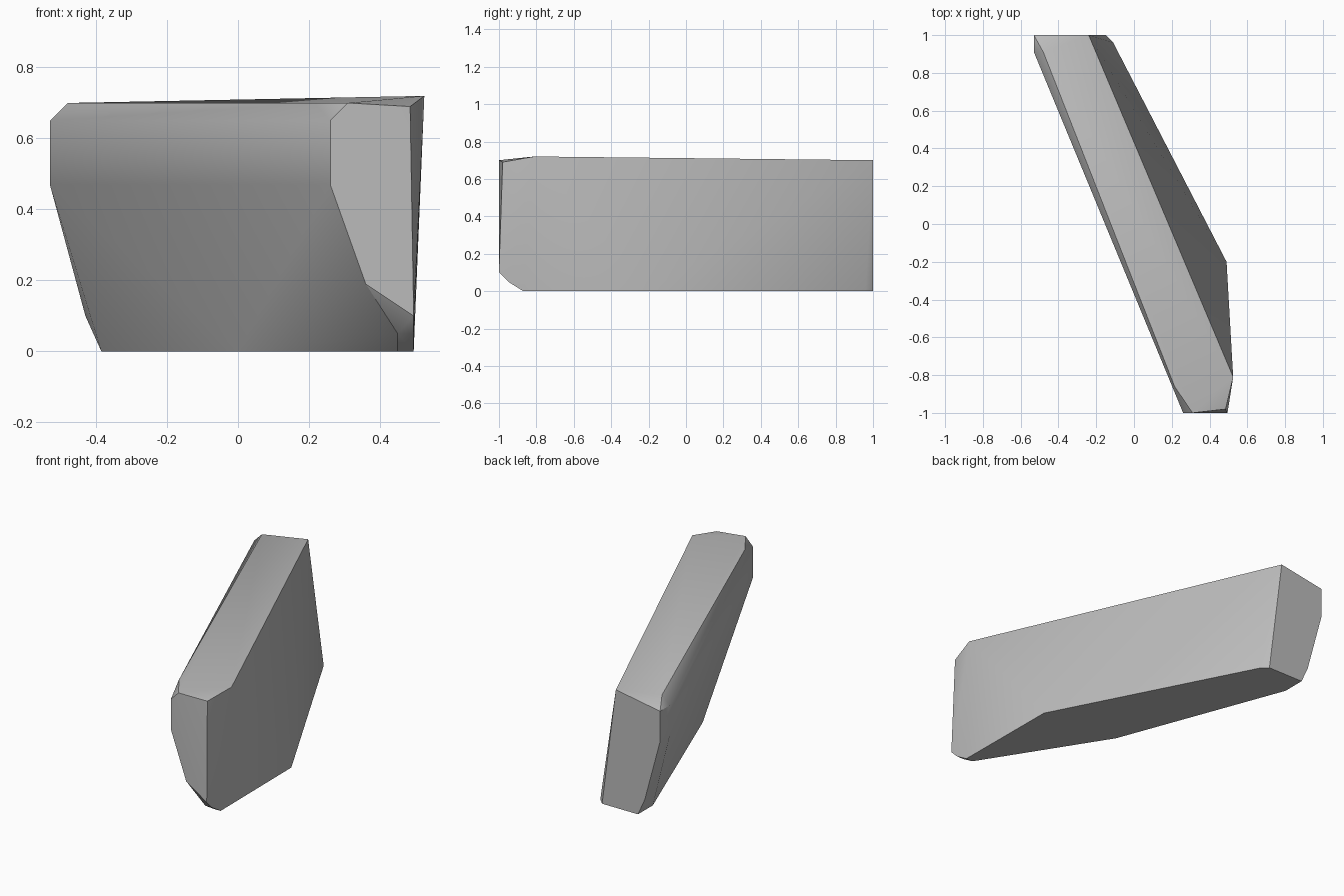
import bpy
import bmesh
import math

# Remove the default object only
default_cube = bpy.data.objects.get("Cube")
if default_cube:
    bpy.data.objects.remove(default_cube, do_unlink=True)


def make_material(name, colour):
    material = bpy.data.materials.new(name)
    material.use_nodes = True
    material.diffuse_color = colour
    material.node_tree.nodes["Principled BSDF"].inputs["Base Color"].default_value = colour
    return material


def build_hull(name, corner_groups, material, sharp_angle):
    """Wrap groups of corner points in one convex solid."""
    bm = bmesh.new()
    for group in corner_groups:
        for corner in group:
            bm.verts.new(corner)
    result = bmesh.ops.convex_hull(bm, input=bm.verts[:])
    inside = set(result["geom_interior"] + result["geom_unused"])
    loose = [item for item in inside if isinstance(item, bmesh.types.BMVert) and item.is_valid]
    bmesh.ops.delete(bm, geom=loose, context="VERTS")
    # Merge coplanar triangles into clean cut facets
    bmesh.ops.dissolve_limit(bm, angle_limit=math.radians(1), verts=bm.verts[:], edges=bm.edges[:])
    bmesh.ops.recalc_face_normals(bm, faces=bm.faces[:])
    mesh = bpy.data.meshes.new(name)
    bm.to_mesh(mesh)
    bm.free()
    mesh.materials.append(material)
    obj = bpy.data.objects.new(name, mesh)
    bpy.context.collection.objects.link(obj)
    bpy.ops.object.select_all(action="DESELECT")
    obj.select_set(True)
    bpy.context.view_layer.objects.active = obj
    bpy.ops.object.shade_smooth_by_angle(angle=math.radians(sharp_angle))
    return obj


stone_grey = make_material("stone grey", (0.5, 0.5, 0.5, 1.0))

# Flat back end, with its outer corner cut away
back_end = [
    (-0.24, 1, 0.7), (-0.53, 1, 0.65), (-0.53, 1, 0.47),
    (-0.43, 1, 0.1), (-0.385, 1, 0), (-0.15, 1, 0),
]

# Corners just ahead of the back end
back_shoulder = [
    (-0.48, 0.91, 0.7), (-0.53, 0.91, 0.65), (-0.53, 0.91, 0.47),
    (-0.11, 0.96, 0),
]

# Front end, tapering to a chipped toe
front_end = [
    (0.31, -1, 0.7), (0.26, -1, 0.65), (0.26, -1, 0.47),
    (0.36, -1, 0.19), (0.495, -1, 0.1), (0.485, -0.98, 0.69),
]
front_shoulder = [(0.215, -0.86, 0.7), (0.525, -0.81, 0.72)]
front_toe = [
    (x, y, z)
    for x in (0.45, 0.495)
    for y, z in ((-0.95, 0.05), (-0.87, 0))
]

# Underside outline
underside = [(0.49, -0.2, 0), (0, -0.156, 0), (-0.385, 0.86, 0)]

build_hull(
    "stone_slab",
    [back_end, back_shoulder, front_end, front_shoulder, front_toe, underside],
    stone_grey,
    sharp_angle=30,
)
